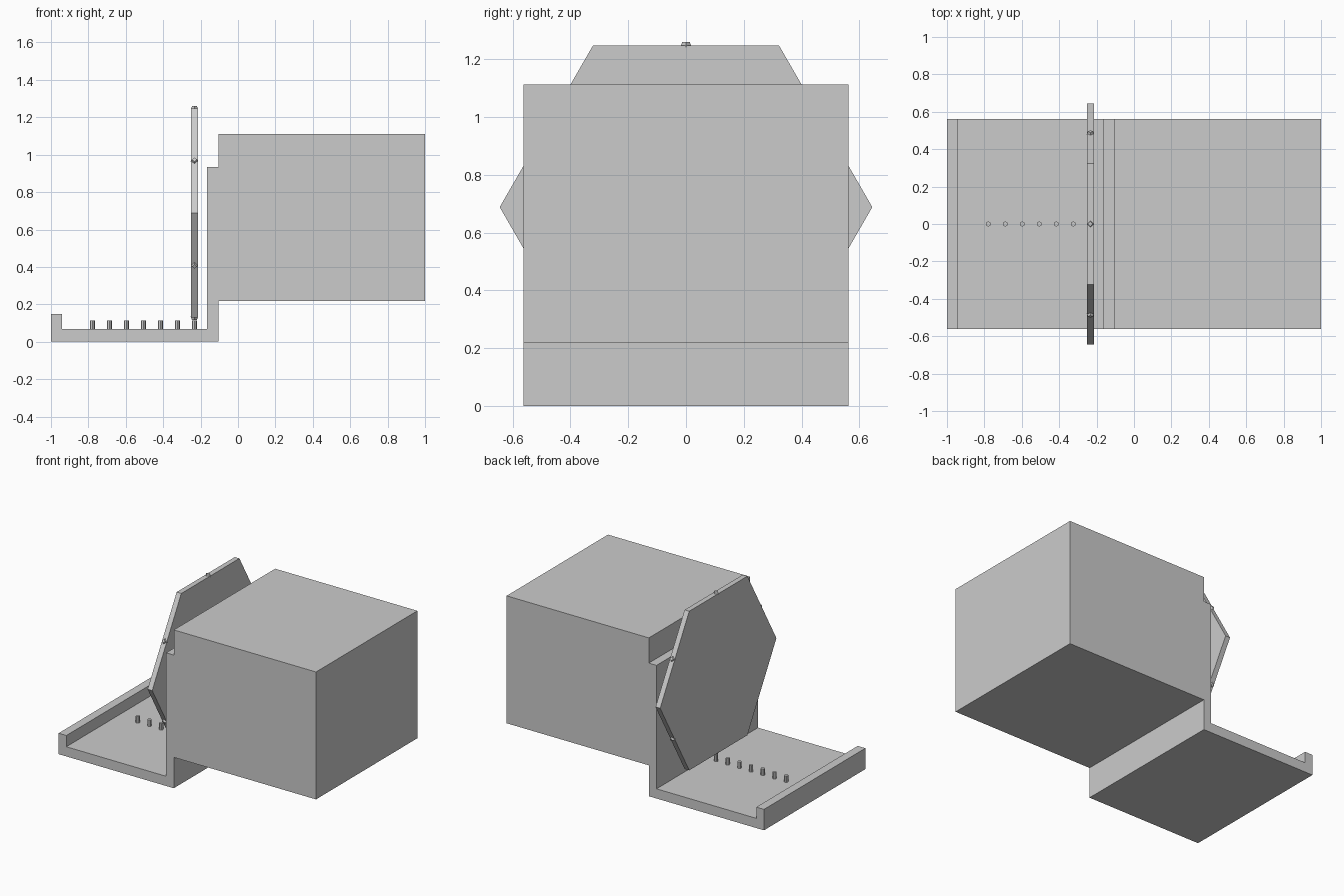
import bpy
import math
from mathutils import Matrix, Vector

cube = bpy.data.objects.get("Cube")
if cube:
    bpy.data.objects.remove(cube, do_unlink=True)

grey = bpy.data.materials.new("plain_grey")
grey.use_nodes = True
grey.diffuse_color = (0.6, 0.6, 0.6, 1)
grey.node_tree.nodes["Principled BSDF"].inputs["Base Color"].default_value = grey.diffuse_color

DEPTH = 0.5625      # half depth of the housing
PANEL_X = -0.233
PANEL_Z = 0.688
PANEL_R = 0.645
APOTHEM = PANEL_R * math.cos(math.pi / 6)


def extrude(name, points, offset):
    """Solid made by sweeping a closed outline along offset."""
    n = len(points)
    low = [Vector(p) for p in points]
    verts = low + [p + Vector(offset) for p in low]
    faces = [list(range(n))[::-1], list(range(n, 2 * n))]
    faces += [(i, (i + 1) % n, (i + 1) % n + n, i + n) for i in range(n)]
    mesh = bpy.data.meshes.new(name)
    mesh.from_pydata(verts, [], faces)
    mesh.materials.append(grey)
    obj = bpy.data.objects.new(name, mesh)
    bpy.context.collection.objects.link(obj)
    return obj


def peg(name, sides, r1, r2, height, matrix):
    bpy.ops.mesh.primitive_cone_add(vertices=sides, radius1=r1, radius2=r2, depth=height)
    obj = bpy.context.object
    obj.name = name
    obj.data.materials.append(grey)
    obj.matrix_world = matrix


# Tray, upright wall and large box share one side profile
profile = [(-1, 0), (-0.105, 0), (-0.105, 0.217), (1, 0.217), (1, 1.112),
           (-0.105, 1.112), (-0.105, 0.935), (-0.165, 0.935), (-0.165, 0.068),
           (-0.94, 0.068), (-0.94, 0.147), (-1, 0.147)]
extrude("housing", [(x, -DEPTH, z) for x, z in profile], (0, 2 * DEPTH, 0))

# Six-sided upright panel
corners = [math.radians(60 * i) for i in range(6)]
extrude("hexagon_panel",
        [(PANEL_X - 0.018, PANEL_R * math.cos(a), PANEL_Z + PANEL_R * math.sin(a))
         for a in corners], (0.036, 0, 0))

# Tapered stud in the middle of each panel edge
for i, a in enumerate(corners):
    place = (Matrix.Translation((PANEL_X, 0, PANEL_Z))
             @ Matrix.Rotation(a, 4, "X")
             @ Matrix.Translation((0, 0, APOTHEM + 0.004)))
    peg(f"edge_stud_{i + 1}", 4, 0.02, 0.013, 0.018, place)

# Row of small pins on the tray floor
for i in range(7):
    peg(f"floor_pin_{i + 1}", 8, 0.0135, 0.0135, 0.049,
        Matrix.Translation((PANEL_X - 0.091 * i, 0, 0.0885)))
